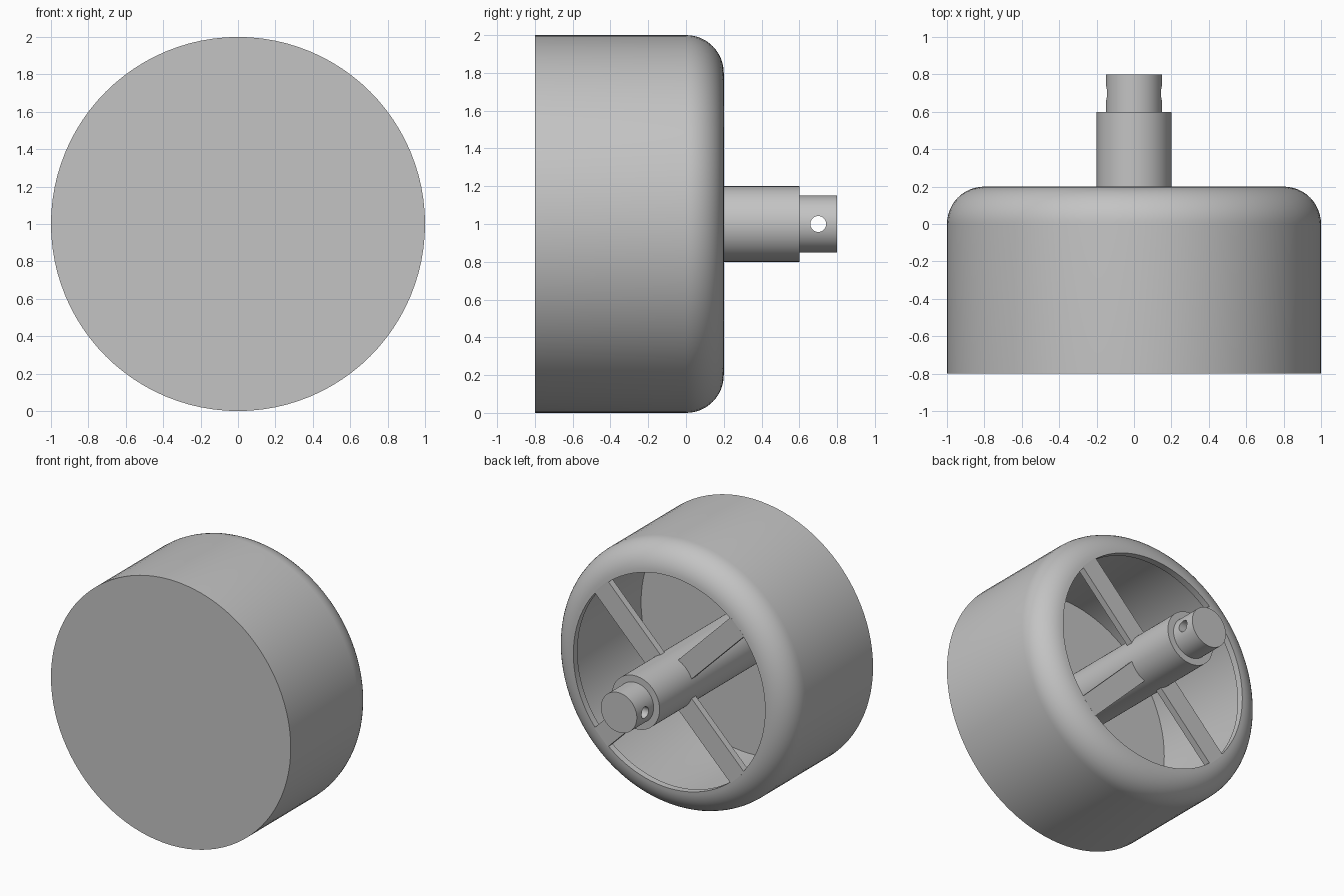
import bpy
import bmesh
from math import sin, cos, pi, radians
from mathutils import Matrix, Vector

if "Cube" in bpy.data.objects:
    bpy.data.objects.remove(bpy.data.objects["Cube"], do_unlink=True)

SEGMENTS = 96
AXIS = Vector((0, 0, 1))  # centre of the wheel; the axle runs along y

grey = bpy.data.materials.new("plain grey")
grey.use_nodes = True
grey.diffuse_color = (0.55, 0.55, 0.55, 1)
grey.node_tree.nodes["Principled BSDF"].inputs["Base Color"].default_value = grey.diffuse_color


def make_object(name, bm):
    bmesh.ops.recalc_face_normals(bm, faces=bm.faces)
    mesh = bpy.data.meshes.new(name)
    bm.to_mesh(mesh)
    bm.free()
    mesh.materials.append(grey)
    obj = bpy.data.objects.new(name, mesh)
    bpy.context.collection.objects.link(obj)
    return obj


def lathe(name, profile):
    """Turn a (radius, y) profile around the axle."""
    bm = bmesh.new()
    verts = [bm.verts.new((r, y, AXIS.z)) for r, y in profile]
    edges = [bm.edges.new(pair) for pair in zip(verts, verts[1:])]
    bmesh.ops.spin(bm, geom=verts + edges, cent=AXIS, axis=(0, 1, 0),
                   angle=2 * pi, steps=SEGMENTS)
    bmesh.ops.remove_doubles(bm, verts=bm.verts, dist=0.0001)
    return make_object(name, bm)


def arc(r, y, radius, start, end, steps=12):
    angles = [radians(start + (end - start) * i / steps) for i in range(steps + 1)]
    return [(r + radius * cos(a), y + radius * sin(a)) for a in angles]


def smooth(obj):
    bpy.ops.object.select_all(action='DESELECT')
    obj.select_set(True)
    bpy.context.view_layer.objects.active = obj
    bpy.ops.object.shade_smooth_by_angle(angle=radians(30))


# Hollow drum with a closed front and a rounded open back
drum = lathe("drum_shell",
             [(0, -0.8), (1, -0.8)]
             + arc(0.8, 0, 0.2, 0, 90)
             + arc(0.8, 0.05, 0.1, 90, 0)
             + [(0.9, -0.75), (0, -0.75)])
smooth(drum)

# Stepped axle
axle = lathe("axle", [(0, -0.77), (0.2, -0.77), (0.2, 0.6),
                      (0.15, 0.6), (0.15, 0.8), (0, 0.8)])

# Pin hole through the narrow end of the axle
bm = bmesh.new()
bmesh.ops.create_cone(bm, cap_ends=True, segments=32, radius1=0.042, radius2=0.042, depth=0.6,
                      matrix=Matrix.Translation((0, 0.7, 1)) @ Matrix.Rotation(pi / 2, 4, 'Y'))
cutter = make_object("pin_hole_cutter", bm)
cutter.hide_render = True
hole = axle.modifiers.new("pin hole", 'BOOLEAN')
hole.operation = 'DIFFERENCE'
hole.solver = 'EXACT'
hole.object = cutter
bpy.context.view_layer.objects.active = axle
bpy.ops.object.modifier_apply(modifier=hole.name)
bpy.data.objects.remove(cutter, do_unlink=True)
smooth(axle)

# Four diagonal spokes joining the axle to the rim
INNER, OUTER, WIDTH, DEPTH = 0.1, 0.805, 0.16, 0.05
for i in range(4):
    bm = bmesh.new()
    place = (Matrix.Translation(AXIS) @ Matrix.Rotation(pi / 4 + i * pi / 2, 4, 'Y')
             @ Matrix.Translation(((INNER + OUTER) / 2, 0.2 - DEPTH / 2, 0))
             @ Matrix.Diagonal((OUTER - INNER, DEPTH, WIDTH, 1)))
    bmesh.ops.create_cube(bm, size=1, matrix=place)
    make_object(f"spoke_{i + 1}", bm)
